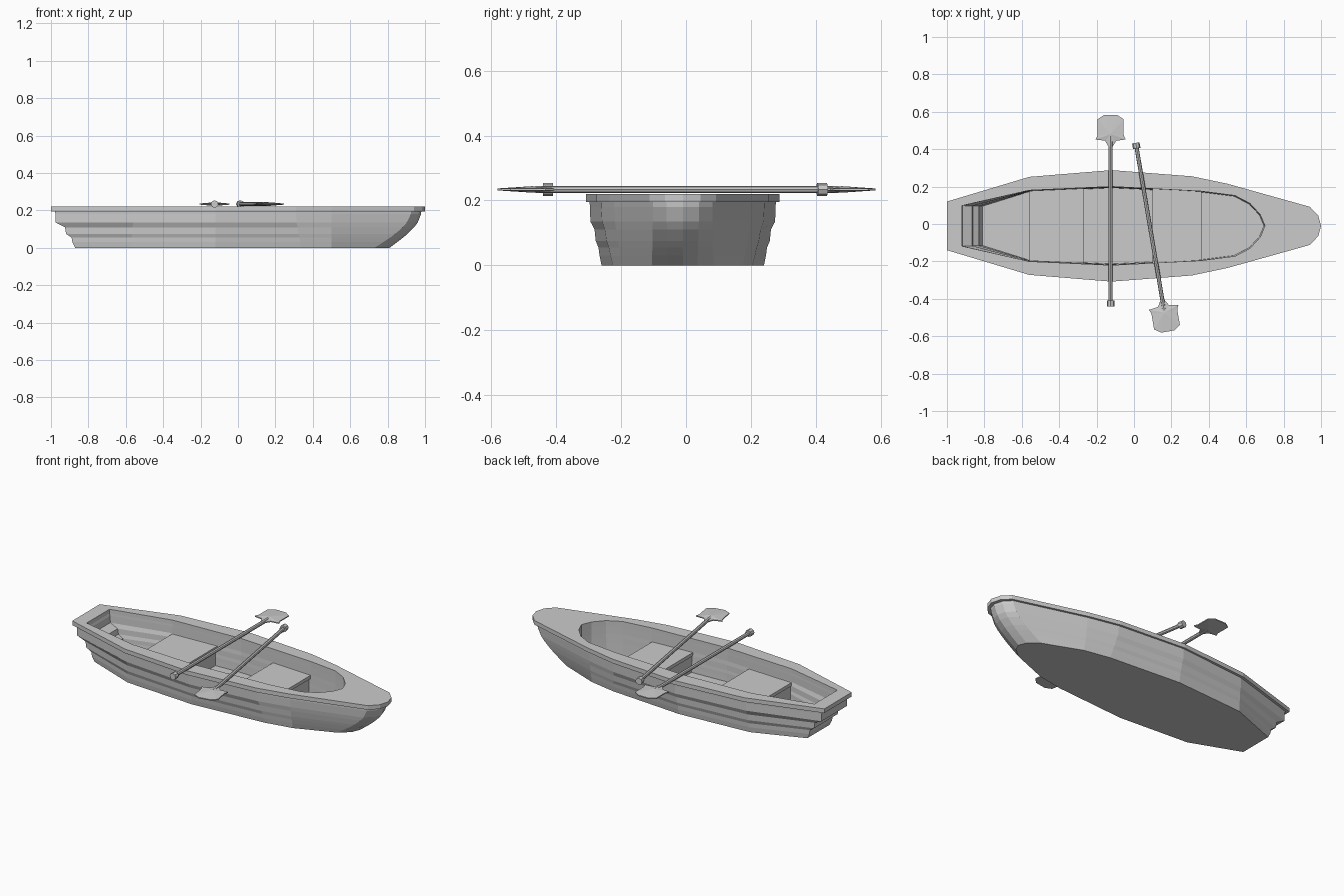
import bpy, bmesh, math
from mathutils import Vector, Matrix

if "Cube" in bpy.data.objects:
    bpy.data.objects.remove(bpy.data.objects["Cube"])

CY = -0.01  # boat centre line


def make_object(name, bm):
    bmesh.ops.recalc_face_normals(bm, faces=bm.faces)
    me = bpy.data.meshes.new(name)
    bm.to_mesh(me)
    bm.free()
    ob = bpy.data.objects.new(name, me)
    bpy.context.collection.objects.link(ob)
    return ob


def loft(name, loops):
    """Skin closed loops of equal size and cap both ends."""
    bm = bmesh.new()
    rings = [[bm.verts.new(p) for p in lp] for lp in loops]
    for a, b in zip(rings, rings[1:]):
        n = len(a)
        for i in range(n):
            j = (i + 1) % n
            bm.faces.new((a[i], a[j], b[j], b[i]))
    bm.faces.new(rings[0][::-1])
    bm.faces.new(rings[-1])
    return make_object(name, bm)


def ring(half, z):
    """Mirror a half outline (stern to bow tip) into a full loop."""
    pts = [(x, CY - y, z) for x, y in half]
    return pts + [(x, CY + y, z) for x, y in half[-2::-1]]


# half outlines, stern to bow tip
bottom = [(-.87, .105), (-.57, .22), (-.12, .25), (.34, .215), (.50, .185), (.73, .095), (.79, .045), (.81, 0)]
top = [(-.98, .12), (-.56, .245), (-.12, .287), (.31, .252), (.50, .212), (.925, .092), (.965, .05), (.98, 0)]
rim = [(-1, .13), (-.56, .262), (-.12, .298), (.31, .265), (.50, .225), (.94, .102), (.985, .055), (1, 0)]
inner = [(-.92, .108), (-.56, .19), (-.12, .21), (.36, .185), (.54, .162), (.62, .12), (.675, .06), (.70, 0)]
floor = [(-.81, .105), (-.56, .183), (-.12, .203), (.36, .18), (.535, .158), (.615, .117), (.67, .058), (.695, 0)]

# overlapping planks: (z, flare) stepped at the stern, smooth at the bow
planks = [(0, 0), (.03, .14), (.055, .18), (.075, .45), (.11, .50), (.135, .95), (.18, .96), (.195, 1)]
stepped = [1, .9, .7, .35, .1, 0, 0, 0]


def plank_ring(lo, hi, z, f, z0):
    smooth = math.sin(z / .195 * math.pi / 2)
    half = []
    for (x0, y0), (x1, y1), w in zip(lo, hi, stepped):
        t = f * w + smooth * (1 - w)
        half.append((x0 + (x1 - x0) * t, y0 + (y1 - y0) * t))
    return ring(half, z0 + z * (.195 - z0) / .195)


# hull: outer planks, overhanging rim, then inner planks down to the floor
outside = [plank_ring(bottom, top, z, f, 0) for z, f in planks]
lip = [ring(rim, .195), ring(rim, .22), ring(inner, .22)]
inside = [plank_ring(floor, inner, z, f, .02) for z, f in reversed(planks)]
loft("hull", outside + lip + inside)


# seats: tapered blocks reaching the inner walls
def block(name, x0, x1, w0, w1, z0, z1):
    loft(name, [[(x0, CY - w0, z), (x1, CY - w1, z), (x1, CY + w1, z), (x0, CY + w0, z)] for z in (z0, z1)])


for name, x0, x1, w0, w1 in (("rear", -.56, -.27, .187, .20), ("front", .10, .36, .20, .183)):
    block(name + "_seat_base", x0 + .005, x1 - .01, w0, w1, .018, .118)
    block(name + "_seat", x0, x1, w0, w1, .118, .138)


# oars, modelled along +y with the blade at the far end
def tube(name, y0, y1, r, mat):
    bm = bmesh.new()
    bmesh.ops.create_cone(bm, cap_ends=True, segments=8, radius1=r, radius2=r, depth=y1 - y0)
    bm.transform(Matrix.Translation((0, (y0 + y1) / 2, 0)) @ Matrix.Rotation(-math.pi / 2, 4, 'X'))
    bm.transform(mat)
    make_object(name, bm)


half_blade = [(.012, .415), (.03, .445), (.08, .452), (.07, .475), (.07, .56), (.035, .583)]


def blade(name, mat):
    bm = bmesh.new()
    outline = half_blade + [(-x, y) for x, y in reversed(half_blade)]
    edges = [[bm.verts.new((x, y, z)) for x, y in outline] for z in (-.003, .003)]
    n = len(outline)
    for i in range(n):
        j = (i + 1) % n
        bm.faces.new((edges[0][i], edges[0][j], edges[1][j], edges[1][i]))
    # thicker centre on both faces
    for ed, z in zip(edges, (-.01, .01)):
        c = bm.verts.new((0, .48, z))
        for i in range(n):
            bm.faces.new((ed[i], ed[(i + 1) % n], c))
    bm.transform(mat)
    make_object(name, bm)


for side, x, y, ang in (("left", -.125, 0, 0), ("right", .083, 0, math.pi + math.radians(9.6))):
    m = Matrix.Translation((x, y, .234)) @ Matrix.Rotation(ang, 4, 'Z')
    tube(side + "_oar_shaft", -.42, .47, .011, m)
    tube(side + "_oar_grip", -.44, -.41, .02, m)
    blade(side + "_oar_blade", m)
